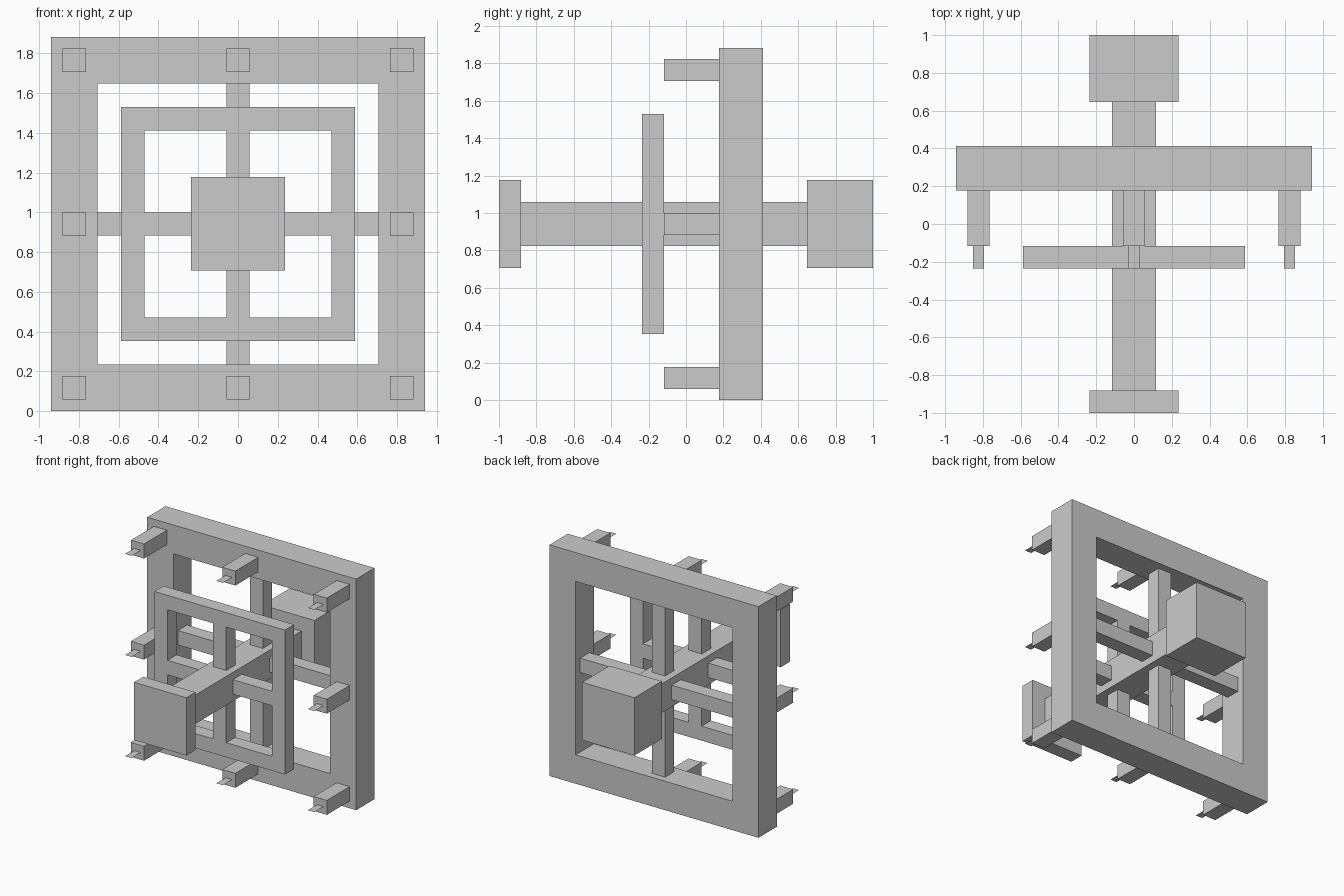
import bpy
import bmesh

if "Cube" in bpy.data.objects:
    bpy.data.objects.remove(bpy.data.objects["Cube"])

U = 1 / 17      # grid module: the model is 34 modules long
CZ = 16         # height of the central axis, in modules


def make_object(name, bm):
    bmesh.ops.recalc_face_normals(bm, faces=bm.faces)
    mesh = bpy.data.meshes.new(name)
    bm.to_mesh(mesh)
    bm.free()
    obj = bpy.data.objects.new(name, mesh)
    bpy.context.collection.objects.link(obj)
    return obj


def box(name, x, y, z):
    """Box from (min, max) module ranges; x and z are relative to the axis."""
    bm = bmesh.new()
    bmesh.ops.create_cube(bm, size=1)
    for v in bm.verts:
        v.co = [(r[0] + (r[1] - r[0]) * (c + 0.5)) * U
                for c, r in zip(v.co, (x, y, (z[0] + CZ, z[1] + CZ)))]
    return make_object(name, bm)


def square_frame(name, outer, inner, y0, y1):
    """Square ring with half sizes outer and inner, extruded along y."""
    bm = bmesh.new()
    corners = ((-1, -1), (1, -1), (1, 1), (-1, 1))
    loops = [[bm.verts.new((sx * h * U, y * U, (CZ + sz * h) * U)) for sx, sz in corners]
             for h, y in ((outer, y0), (outer, y1), (inner, y1), (inner, y0))]
    for a, b in zip(loops, loops[1:] + loops[:1]):
        for i in range(4):
            j = (i + 1) % 4
            bm.faces.new((a[i], a[j], b[j], b[i]))
    return make_object(name, bm)


def spokes(name, r0, r1, y):
    """Four spokes from the shaft out to a frame."""
    for s, side in ((-1, "low"), (1, "high")):
        span = sorted((s * r0, s * r1))
        box(f"{name}_horizontal_{side}", span, y, (-1, 1))
        box(f"{name}_vertical_{side}", (-1, 1), y, span)


def tip(name, x, z):
    """Thin flat blade on the front of a peg."""
    bm = bmesh.new()
    bm.faces.new([bm.verts.new((px * U, py * U, (z + CZ) * U))
                  for px, py in ((x - .5, -4), (x + .5, -4), (x + .5, -2), (x - .5, -2))])
    return make_object(name, bm)


# Central shaft with its end blocks
box("shaft", (-2, 2), (-15, 11), (-2, 2))
box("front_plate", (-4, 4), (-17, -15), (-4, 4))
box("rear_block", (-4, 4), (11, 17), (-4, 4))

# Large frame and small frame, each carried by four spokes
square_frame("large_frame", 16, 12, 3, 7)
spokes("large_frame_spoke", 2, 12, (4, 6))
square_frame("small_frame", 10, 8, -4, -2)
spokes("small_frame_spoke", 2, 8, (-4, -2))

# Eight pegs with blade tips around the large frame
for x in (-14, 0, 14):
    for z in (-14, 0, 14):
        if x or z:
            label = f"{ {-14: 'left', 0: 'middle', 14: 'right'}[x] }_{ {-14: 'bottom', 0: 'centre', 14: 'top'}[z] }"
            box(f"peg_{label}", (x - 1, x + 1), (-2, 3), (z - 1, z + 1))
            tip(f"peg_tip_{label}", x, z)
